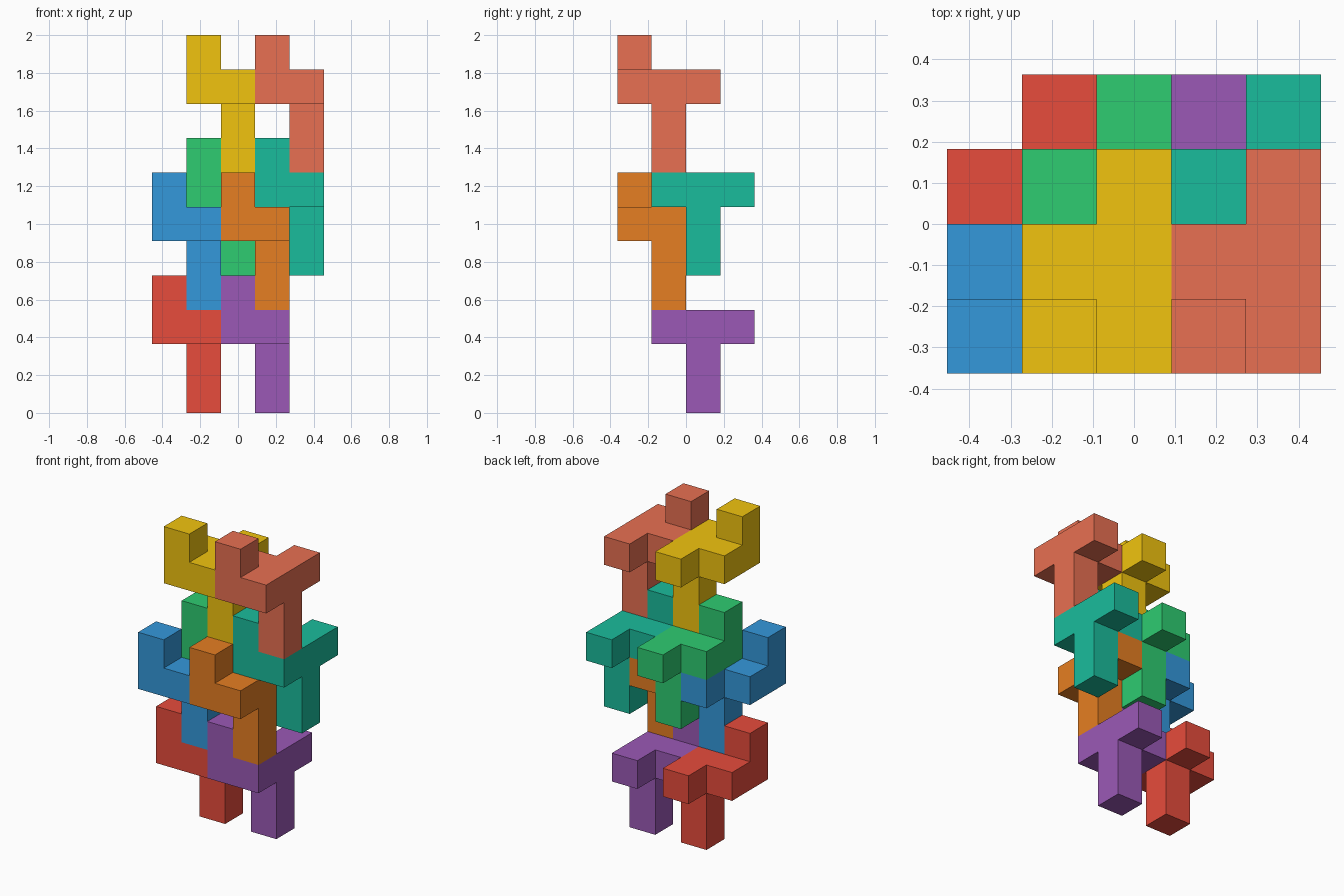
import bpy, bmesh
from mathutils import Vector

if "Cube" in bpy.data.objects:
    bpy.data.objects.remove(bpy.data.objects["Cube"])

U = 2 / 11  # edge of one cube; the stack is 11 cubes tall

# One figure, in cube steps from its leg column: leg, flat body, raised head.
# "side" (+1 / -1) mirrors the body to the right or left of the leg.
LEG = [(0, 0, -2), (0, 0, -1)]
BODY = [(0, -1, 0), (0, 0, 0), (0, 1, 0), (1, -1, 0), (1, 0, 0)]
HEAD = [(1, -1, 1)]
DIRS = [Vector(d) for d in ((1, 0, 0), (-1, 0, 0), (0, 1, 0),
                            (0, -1, 0), (0, 0, 1), (0, 0, -1))]


def material(name, hex_code):
    rgb = [int(hex_code[i:i + 2], 16) / 255 for i in (0, 2, 4)]
    lin = [c / 12.92 if c <= 0.04045 else ((c + 0.055) / 1.055) ** 2.4 for c in rgb]
    mat = bpy.data.materials.new(name)
    mat.diffuse_color = (*lin, 1)
    mat.use_nodes = True
    mat.node_tree.nodes["Principled BSDF"].inputs["Base Color"].default_value = mat.diffuse_color
    return mat


def figure(name, base, side, hex_code):
    cells = {(base[0] + side * x, base[1] + y, base[2] + z)
             for x, y, z in LEG + BODY + HEAD}
    bm = bmesh.new()
    # Outer skin only: a face wherever a cube has no neighbour
    for cell in sorted(cells):
        centre = Vector((cell[0] - 2, cell[1] - 1.5, cell[2] + 0.5))
        for n in DIRS:
            if tuple(int(a + b) for a, b in zip(cell, n)) in cells:
                continue
            a = Vector((n.y, n.z, n.x))
            b = n.cross(a)
            bm.faces.new([bm.verts.new((centre + (n + a * i + b * j) / 2) * U)
                          for i, j in ((-1, -1), (1, -1), (1, 1), (-1, 1))])
    bmesh.ops.remove_doubles(bm, verts=bm.verts, dist=U * 0.01)
    bmesh.ops.dissolve_limit(bm, angle_limit=0.01, verts=bm.verts, edges=bm.edges)
    mesh = bpy.data.meshes.new(name)
    bm.to_mesh(mesh)
    bm.free()
    mesh.materials.append(material(name + "_paint", hex_code))
    bpy.context.collection.objects.link(bpy.data.objects.new(name, mesh))


# Four mirrored pairs, bottom to top: leg column cell at body height
figure("red_piece", (1, 2, 2), -1, "e74c3c")
figure("purple_piece", (3, 2, 2), -1, "9b59b6")
figure("blue_piece", (1, 1, 5), -1, "3498db")
figure("orange_piece", (3, 1, 5), -1, "e67e22")
figure("green_piece", (2, 2, 6), -1, "2ecc71")
figure("teal_piece", (4, 2, 6), -1, "1abc9c")
figure("yellow_piece", (2, 1, 9), -1, "f1c40f")
figure("salmon_piece", (4, 1, 9), -1, "e87052")
